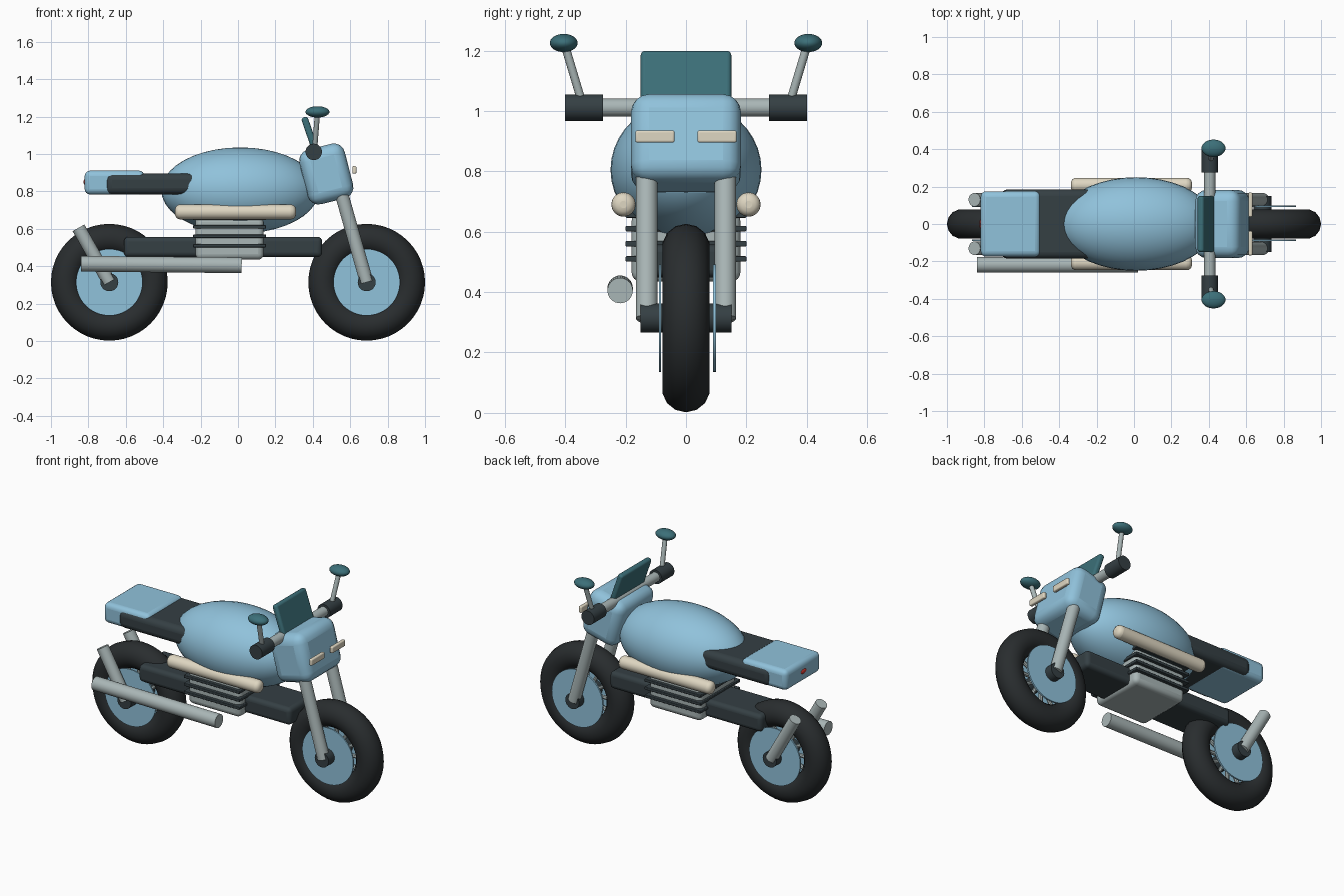
import bpy, math
from mathutils import Vector

if "Cube" in bpy.data.objects:
    bpy.data.objects.remove(bpy.data.objects["Cube"])


def material(name, rgb):
    m = bpy.data.materials.new(name)
    m.diffuse_color = (*rgb, 1)
    m.use_nodes = True
    m.node_tree.nodes["Principled BSDF"].inputs["Base Color"].default_value = m.diffuse_color
    return m


BLUE = material("body_blue", (0.28, 0.54, 0.71))
DARK = material("dark_trim", (0.035, 0.05, 0.057))
TYRE = material("rubber", (0.022, 0.026, 0.028))
METAL = material("metal", (0.40, 0.47, 0.47))
TEAL = material("teal", (0.045, 0.16, 0.19))
CREAM = material("cream", (0.74, 0.68, 0.54))
RED = material("red", (0.6, 0.04, 0.03))


def finish(name, mat, bevel=0, segments=4):
    ob = bpy.context.object
    ob.name = name
    ob.data.materials.append(mat)
    if bevel:
        bpy.ops.object.transform_apply(location=False, rotation=False, scale=True)
        mod = ob.modifiers.new("round", 'BEVEL')
        mod.width = bevel
        mod.segments = segments
        mod.limit_method = 'ANGLE'
    bpy.ops.object.shade_smooth_by_angle(angle=math.radians(40))
    return ob


def box(name, center, size, mat, bevel=0, tilt=0):
    bpy.ops.mesh.primitive_cube_add(size=1, location=center, rotation=(0, tilt, 0))
    bpy.context.object.scale = size
    return finish(name, mat, bevel)


def rod(name, a, b, radius, mat, bevel=0, sides=32):
    a, b = Vector(a), Vector(b)
    d = b - a
    bpy.ops.mesh.primitive_cylinder_add(vertices=sides, radius=radius, depth=d.length,
                                        location=(a + b) / 2,
                                        rotation=d.to_track_quat('Z', 'Y').to_euler())
    return finish(name, mat, bevel)


def ellipsoid(name, center, radii, mat):
    bpy.ops.mesh.primitive_uv_sphere_add(segments=40, ring_count=20, radius=1, location=center)
    bpy.context.object.scale = radii
    return finish(name, mat)


# Wheels: tyre, cover discs, spokes and hub
AXLE_X, AXLE_Z = 0.688, 0.314
for label, x in (("front", AXLE_X), ("rear", -AXLE_X)):
    bpy.ops.mesh.primitive_torus_add(major_radius=0.232, minor_radius=0.08, major_segments=48,
                                     minor_segments=14, location=(x, 0, AXLE_Z),
                                     rotation=(math.pi / 2, 0, 0))
    finish(label + "_tyre", TYRE)
    for y0, y1 in ((-0.09, -0.082), (0.09, 0.1)):
        rod(label + "_disc", (x, y0, AXLE_Z), (x, y1, AXLE_Z), 0.178, BLUE, sides=48)
    for i in range(12):
        a = i * math.tau / 12
        rod(label + "_spoke", (x, 0, AXLE_Z),
            (x + 0.17 * math.cos(a), 0, AXLE_Z + 0.17 * math.sin(a)), 0.012, METAL, sides=8)
    rod(label + "_hub", (x, -0.15, AXLE_Z), (x, 0.15, AXLE_Z), 0.048, DARK)

# Tank, seat and tail
ellipsoid("tank", (0.012, 0, 0.805), (0.422, 0.25, 0.23), BLUE)
box("seat", (-0.43, 0, 0.84), (0.56, 0.37, 0.112), DARK, 0.035)
box("tail", (-0.66, 0, 0.847), (0.32, 0.35, 0.128), BLUE, 0.03)
ellipsoid("tail_light", (-0.815, 0, 0.85), (0.012, 0.03, 0.015), RED)

# Lower frame, engine and cooling fins
box("lower_frame", (-0.08, 0, 0.503), (1.06, 0.25, 0.108), DARK, 0.025)
box("engine", (-0.045, 0, 0.55), (0.365, 0.36, 0.23), METAL, 0.03)
for z in (0.51, 0.56, 0.61, 0.655):
    box("engine_fin", (-0.045, 0, z), (0.39, 0.4, 0.018), DARK, 0.004)

# Exhaust on one side only
rod("exhaust", (-0.84, -0.218, 0.413), (0.02, -0.218, 0.405), 0.042, METAL)

# Front cowl and windscreen
box("front_cowl", (0.472, 0, 0.893), (0.25, 0.364, 0.3), BLUE, 0.06, -0.25)
box("windscreen", (0.39, 0, 1.09), (0.036, 0.3, 0.225), TEAL, 0.014, -0.33)

# Handlebar
rod("handlebar", (0.405, -0.38, 1.011), (0.405, 0.38, 1.011), 0.03, METAL)

# Paired parts on both sides
for s in (-1, 1):
    rod("front_fork", (AXLE_X, s * 0.13, AXLE_Z), (0.524, s * 0.13, 0.89), 0.036, METAL)
    rod("rear_strut", (-AXLE_X, s * 0.13, AXLE_Z), (-0.853, s * 0.13, 0.605), 0.036, METAL)
    rod("side_rail", (-0.337, s * 0.207, 0.69), (0.31, s * 0.207, 0.69), 0.04, CREAM, 0.028)
    box("headlight", (0.622, s * 0.103, 0.915), (0.022, 0.13, 0.04), CREAM, 0.007)
    rod("grip", (0.405, s * 0.275, 1.011), (0.405, s * 0.4, 1.011), 0.044, DARK)
    rod("mirror_stem", (0.41, s * 0.345, 1.03), (0.425, s * 0.402, 1.22), 0.014, METAL, sides=16)
    ellipsoid("mirror", (0.425, s * 0.405, 1.225), (0.064, 0.046, 0.03), TEAL)
